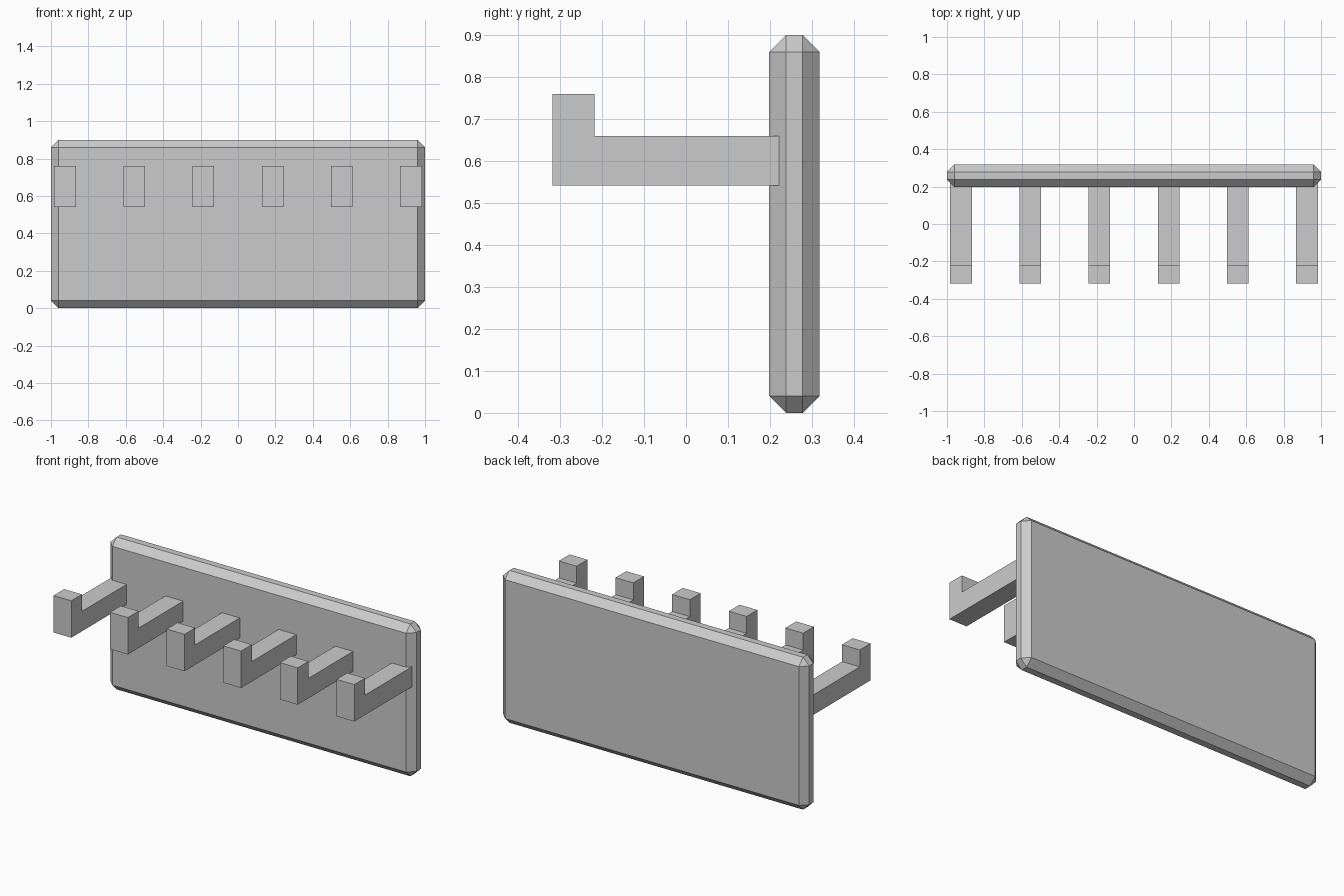
import bpy
import bmesh
from mathutils import Vector

cube = bpy.data.objects.get("Cube")
if cube:
    bpy.data.objects.remove(cube, do_unlink=True)

# One plain grey for the whole rack
grey = bpy.data.materials.new("light_grey")
grey.use_nodes = True
colour = (0.6, 0.6, 0.6, 1)
grey.diffuse_color = colour
for node in grey.node_tree.nodes:
    if node.type == 'BSDF_PRINCIPLED':
        node.inputs["Base Color"].default_value = colour


def finish(name, bm):
    bmesh.ops.recalc_face_normals(bm, faces=bm.faces)
    mesh = bpy.data.meshes.new(name)
    bm.to_mesh(mesh)
    bm.free()
    mesh.materials.append(grey)
    obj = bpy.data.objects.new(name, mesh)
    bpy.context.collection.objects.link(obj)
    return obj


# Wall board with chamfered edges
bm = bmesh.new()
bmesh.ops.create_cube(bm, size=1)
bmesh.ops.scale(bm, vec=(2, 0.12, 0.9), verts=bm.verts)
bmesh.ops.translate(bm, vec=(0, 0.258, 0.45), verts=bm.verts)
board = finish("back_board", bm)
bevel = board.modifiers.new("chamfer", 'BEVEL')
bevel.width = 0.04
bevel.segments = 1
bevel.limit_method = 'NONE'

# Row of L-shaped hooks, extruded from a side profile (y, z)
PROFILE = [(-0.318, 0.542), (0.222, 0.542), (0.222, 0.66),
           (-0.218, 0.66), (-0.218, 0.76), (-0.318, 0.76)]
HOOKS, SPACING, WIDTH = 6, 0.37, 0.116


def hook(name, x):
    bm = bmesh.new()
    side = bm.faces.new([bm.verts.new((x - WIDTH / 2, y, z)) for y, z in PROFILE])
    out = bmesh.ops.extrude_face_region(bm, geom=[side])
    moved = [v for v in out["geom"] if isinstance(v, bmesh.types.BMVert)]
    bmesh.ops.translate(bm, vec=Vector((WIDTH, 0, 0)), verts=moved)
    finish(name, bm)


for i in range(HOOKS):
    hook(f"hook_{i + 1}", (i - (HOOKS - 1) / 2) * SPACING)
